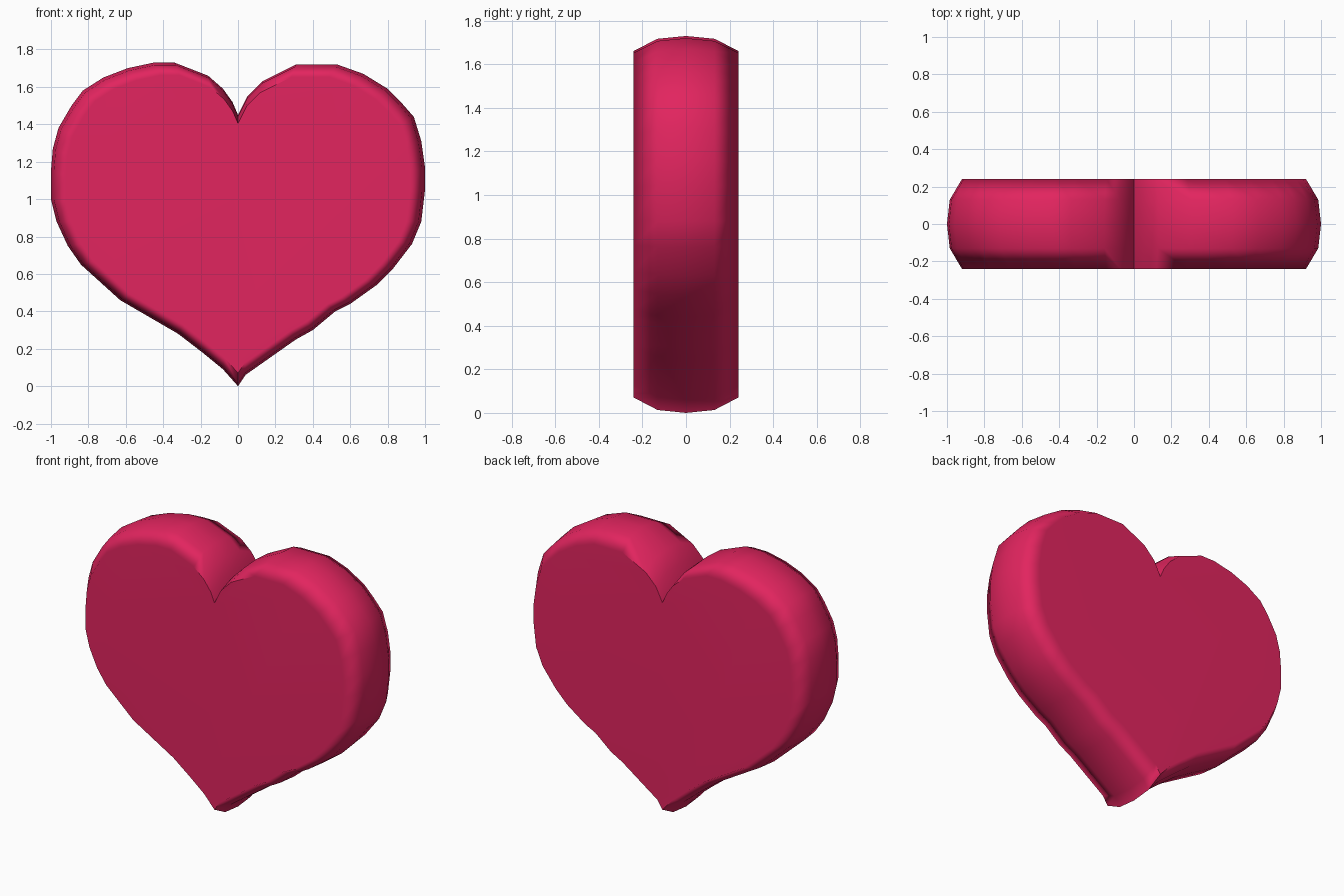
import bpy, bmesh, math

if "Cube" in bpy.data.objects:
    bpy.data.objects.remove(bpy.data.objects["Cube"])

# Widest outline of the heart (x, z), from the notch down the left, up the right
OUTLINE = [
    (0, 1.45), (-.03, 1.52), (-.08, 1.59), (-.16, 1.66), (-.34, 1.73), (-.45, 1.73),
    (-.59, 1.70), (-.72, 1.65), (-.83, 1.58), (-.89, 1.50), (-.96, 1.38), (-.99, 1.27),
    (-1, 1.15), (-1, 1.0), (-.97, .88), (-.91, .75), (-.84, .65), (-.63, .46),
    (-.32, .28), (-.19, .18), (-.08, .09), (0, 0),
    (.04, .06), (.31, .25), (.40, .30), (.52, .40), (.60, .44), (.74, .54),
    (.83, .63), (.93, .76), (.98, .88), (1, 1.05), (1, 1.17), (.98, 1.31),
    (.94, 1.44), (.87, 1.52), (.80, 1.59), (.67, 1.67), (.53, 1.72), (.31, 1.72),
    (.13, 1.63), (.05, 1.55),
]
# Depth layers: (y, scale about the heart's middle)
LAYERS = [(-.24, .92), (-.13, .985), (0, 1), (.13, .985), (.24, .92)]
MID_Z = .88

red = bpy.data.materials.new("heart red")
red.diffuse_color = (.76, .018, .114, 1)
red.use_nodes = True
red.node_tree.nodes["Principled BSDF"].inputs["Base Color"].default_value = red.diffuse_color

# Heart: stacked outlines bridged into a rounded rim, with flat front and back
bm = bmesh.new()
rings = [[bm.verts.new((x * s, y, MID_Z + (z - MID_Z) * s)) for x, z in OUTLINE]
         for y, s in LAYERS]
n = len(OUTLINE)
for a, b in zip(rings, rings[1:]):
    for i in range(n):
        j = (i + 1) % n
        bm.faces.new((a[i], a[j], b[j], b[i]))
bm.faces.new(rings[0])
bm.faces.new(rings[-1][::-1])
bmesh.ops.recalc_face_normals(bm, faces=bm.faces)
mesh = bpy.data.meshes.new("heart")
bm.to_mesh(mesh)
bm.free()
mesh.materials.append(red)
heart = bpy.data.objects.new("heart", mesh)
bpy.context.collection.objects.link(heart)

# Soft rim shading, crisp notch and tip, flat-looking faces
bpy.context.view_layer.objects.active = heart
heart.select_set(True)
bpy.ops.object.shade_smooth_by_angle(angle=math.radians(70))
weighted = heart.modifiers.new("flat faces", 'WEIGHTED_NORMAL')
weighted.keep_sharp = True
